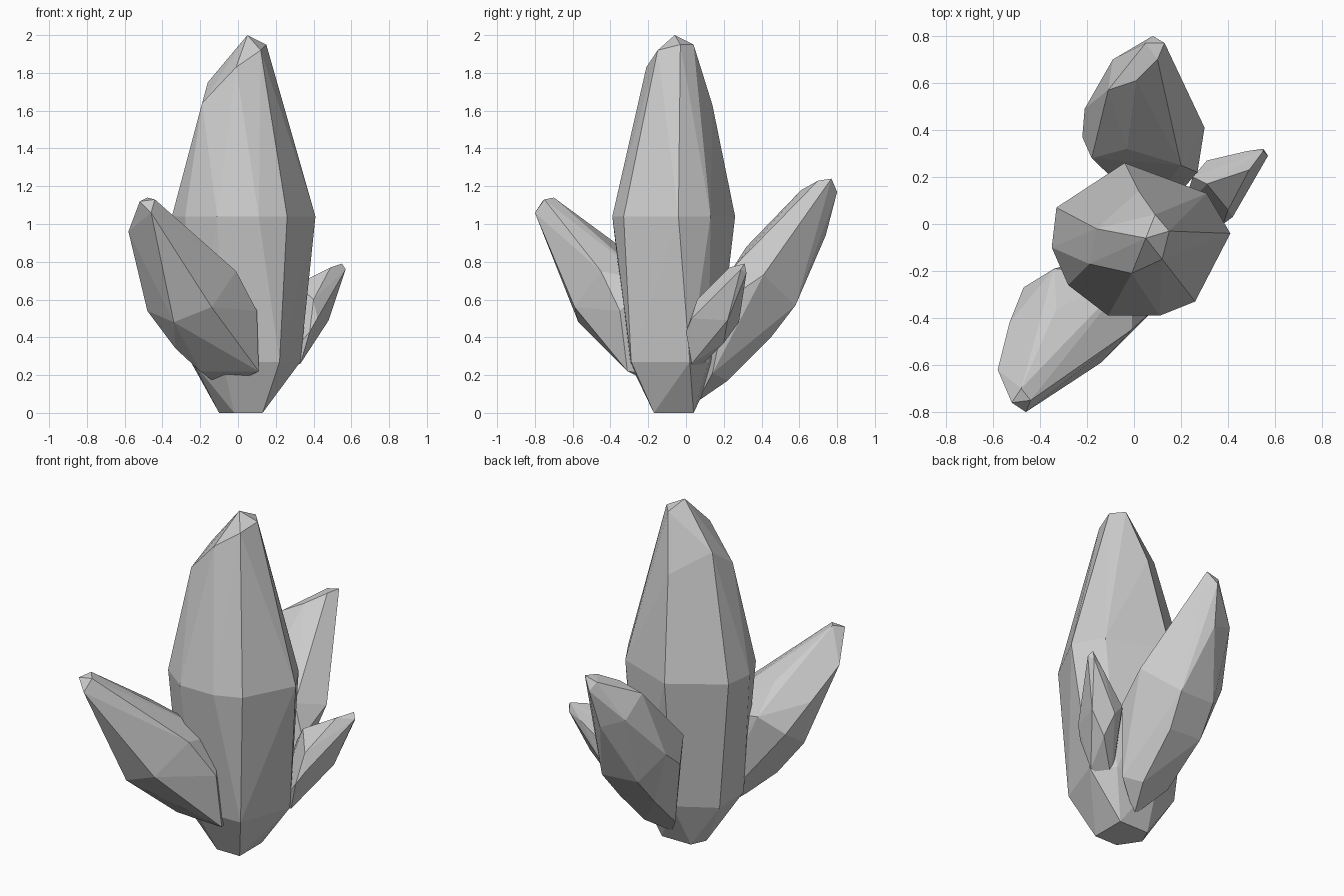
import bpy, bmesh, math


def crystal(name, *rings):
    """Faceted crystal: convex skin stretched over rough cross-sections."""
    bm = bmesh.new()
    for ring in rings:
        for p in ring:
            bm.verts.new(p)
    res = bmesh.ops.convex_hull(bm, input=bm.verts[:])
    junk = {g for g in res["geom_interior"] + res["geom_unused"]
            if isinstance(g, bmesh.types.BMVert)}
    bmesh.ops.delete(bm, geom=list(junk), context='VERTS')
    # merge nearly coplanar triangles into broad facets
    bmesh.ops.dissolve_limit(bm, angle_limit=math.radians(4),
                             verts=bm.verts[:], edges=bm.edges[:])
    bmesh.ops.recalc_face_normals(bm, faces=bm.faces[:])
    me = bpy.data.meshes.new(name)
    bm.to_mesh(me)
    bm.free()
    ob = bpy.data.objects.new(name, me)
    bpy.context.collection.objects.link(ob)
    return ob


def level(z, *pts):
    """Horizontal cross-section at height z."""
    return [(x, y, z) for x, y in pts]


# Tall central crystal: foot, lower flare, waist, chipped tip
crystal(
    "main_crystal",
    level(0, (0.13, -0.17), (-0.02, -0.17), (-0.10, -0.05), (-0.06, 0.04), (0.13, 0.04)),
    level(0.27, (0.33, 0.02), (0.22, -0.29), (-0.08, -0.30), (-0.24, -0.20),
          (-0.25, 0.04), (-0.03, 0.17), (0.22, 0.12)),
    level(1.04, (-0.04, 0.26), (0.31, 0.13), (0.41, -0.04), (0.26, -0.33), (0.11, -0.39),
          (-0.11, -0.39), (-0.28, -0.26), (-0.35, -0.10), (-0.33, 0.07)),
    [(0.05, -0.06, 2.0), (0.15, -0.03, 1.95), (0.09, 0.04, 1.95), (0.12, -0.15, 1.92),
     (-0.01, -0.21, 1.83), (-0.16, -0.02, 1.75), (-0.19, -0.17, 1.64), (0.02, 0.14, 1.63)],
)

# Crystal leaning to the front left
crystal(
    "front_left_crystal",
    [(-0.08, -0.12, 0.13), (0.03, -0.12, 0.2), (0.0, -0.2, 0.7)],
    [(-0.20, -0.29, 0.22), (0.0, -0.30, 0.26), (0.11, -0.31, 0.22), (-0.02, -0.40, 0.36)],
    [(-0.33, -0.39, 0.34), (-0.34, -0.57, 0.48), (-0.14, -0.59, 0.56), (0.10, -0.35, 0.54),
     (-0.01, -0.45, 0.75), (-0.34, -0.19, 0.75), (-0.47, -0.27, 0.65), (-0.48, -0.43, 0.54)],
    [(-0.33, -0.36, 0.89), (-0.53, -0.42, 0.80), (-0.58, -0.62, 0.96)],
    [(-0.46, -0.80, 1.06), (-0.52, -0.76, 1.12), (-0.48, -0.70, 1.14), (-0.44, -0.75, 1.13)],
)

# Crystal leaning to the back
crystal(
    "back_crystal",
    [(0.05, 0.06, 0.06), (0.12, 0.22, 0.17), (-0.07, 0.20, 0.20), (0.20, 0.14, 0.21)],
    [(0.12, 0.45, 0.40), (-0.10, 0.44, 0.42), (0.15, 0.58, 0.57), (-0.08, 0.57, 0.58)],
    [(-0.21, 0.49, 0.75), (-0.22, 0.37, 0.65), (-0.18, 0.28, 0.78), (-0.03, 0.32, 0.88),
     (0.20, 0.25, 0.77), (0.30, 0.41, 0.73), (0.27, 0.22, 0.60)],
    [(0.05, 0.74, 0.94), (-0.09, 0.70, 1.0), (-0.11, 0.57, 1.12), (0.01, 0.61, 1.18)],
    [(0.08, 0.80, 1.17), (0.13, 0.77, 1.24), (0.05, 0.77, 1.22), (0.10, 0.70, 1.23)],
)

# Small crystal leaning to the right
crystal(
    "small_right_crystal",
    [(0.20, 0.05, 0.22), (0.33, 0.03, 0.26), (0.38, 0.0, 0.43), (0.25, 0.20, 0.58)],
    [(0.38, 0.20, 0.37), (0.48, 0.22, 0.49), (0.42, 0.03, 0.50), (0.40, 0.06, 0.60),
     (0.31, 0.17, 0.68), (0.31, 0.27, 0.55), (0.37, 0.28, 0.48)],
    [(0.48, 0.31, 0.70), (0.49, 0.23, 0.77), (0.55, 0.32, 0.74),
     (0.55, 0.31, 0.79), (0.57, 0.29, 0.76)],
)
